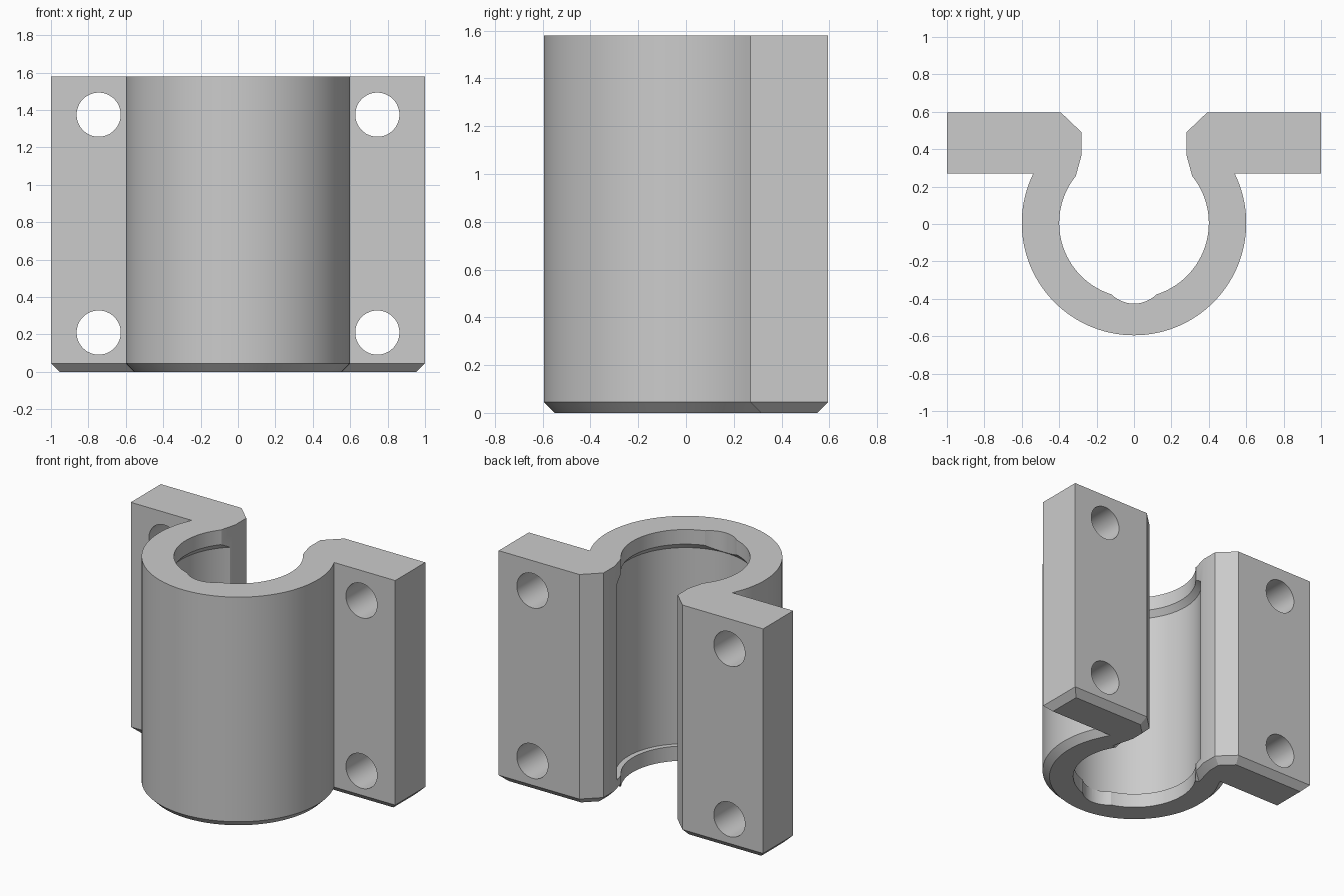
import bpy, bmesh, math
from mathutils import Vector

cube = bpy.data.objects.get("Cube")
if cube:
    bpy.data.objects.remove(cube, do_unlink=True)

HEIGHT, CHAMFER = 1.58, 0.045
CENTRE_Y = 0.005
OUTER_R, BORE_R, RECESS_R = 0.6, 0.4, 0.435

grey = bpy.data.materials.new("neutral grey")
grey.use_nodes = True
colour = (0.6, 0.6, 0.6, 1)
grey.diffuse_color = colour
grey.node_tree.nodes["Principled BSDF"].inputs["Base Color"].default_value = colour


def make_object(name, bm):
    bmesh.ops.recalc_face_normals(bm, faces=bm.faces[:])
    mesh = bpy.data.meshes.new(name)
    bm.to_mesh(mesh)
    bm.free()
    mesh.materials.append(grey)
    obj = bpy.data.objects.new(name, mesh)
    bpy.context.collection.objects.link(obj)
    return obj


def inset(points, d):
    """Move every edge of a counter-clockwise outline inwards by d."""
    result = []
    for i, p in enumerate(points):
        a = (p - points[i - 1]).normalized()
        b = (points[(i + 1) % len(points)] - p).normalized()
        na, nb = Vector((-a.y, a.x)), Vector((-b.y, b.x))
        result.append(p + (na + nb) * d / (1 + na.dot(nb)))
    return result


def loft(bm, rings):
    """Skin closed rings of vertices and cap both ends."""
    n = len(rings[0])
    for low, high in zip(rings, rings[1:]):
        for i in range(n):
            j = (i + 1) % n
            bm.faces.new((low[i], low[j], high[j], high[i]))
    bm.faces.new(rings[0][::-1])
    bm.faces.new(rings[-1])


def cut(target, cutter):
    mod = target.modifiers.new("cut", "BOOLEAN")
    mod.operation, mod.solver, mod.object = "DIFFERENCE", "EXACT", cutter
    bpy.context.view_layer.objects.active = target
    bpy.ops.object.modifier_apply(modifier=mod.name)
    bpy.data.objects.remove(cutter, do_unlink=True)


def revolved_cutter(name, profile, centre, turn_to_y=False, sides=96):
    """Stack of circles given as (radius, position along the axis)."""
    bm = bmesh.new()
    rings = []
    for r, h in profile:
        ring = []
        for i in range(sides):
            t = math.tau * i / sides
            u, v = r * math.cos(t), r * math.sin(t)
            local = Vector((u, h, v)) if turn_to_y else Vector((u, v, h))
            ring.append(bm.verts.new(local + Vector(centre)))
        rings.append(ring)
    loft(bm, rings)
    return make_object(name, bm)


# Outline: barrel arc, flange, bevelled jaw and slot, mirrored left to right
flange_y, back_y = 0.27, 0.595
join = math.asin((flange_y - CENTRE_Y) / OUTER_R)
steps = 44
half = []
for i in range(steps + 1):
    t = -math.pi / 2 + (join + math.pi / 2) * i / steps
    half.append(Vector((OUTER_R * math.cos(t), CENTRE_Y + OUTER_R * math.sin(t))))
half += [Vector(p) for p in ((1, flange_y), (1, back_y), (0.39, back_y),
                             (0.28, 0.49), (0.28, 0.37), (0.31, 0.26), (0.2, 0.24))]
outline = half + [Vector((-p.x, p.y)) for p in reversed(half[1:])]

# Clamp body with a chamfered bottom edge
bm = bmesh.new()
loft(bm, [[bm.verts.new((p.x, p.y, z)) for p in ring] for ring, z in (
    (inset(outline, CHAMFER), 0), (outline, CHAMFER), (outline, HEIGHT))])
body = make_object("bearing_clamp", bm)

# Bore with a lip at each end; the upper lip has a sloped underside
cut(body, revolved_cutter("bore_cutter", (
    (BORE_R, -0.1), (BORE_R, 0.1), (RECESS_R, 0.1), (RECESS_R, 1.44),
    (BORE_R, 1.48), (BORE_R, HEIGHT + 0.1)), (0, CENTRE_Y, 0)))

# Rounded notch through both lips
cut(body, revolved_cutter("notch_cutter", ((0.17, -0.1), (0.17, HEIGHT + 0.1)),
                          (0, -0.256, 0), sides=48))

# Four bolt holes
for x in (-0.745, 0.745):
    for z in (0.21, 1.375):
        cut(body, revolved_cutter("bolt_hole_cutter", ((0.118, 0.1), (0.118, 0.8)),
                                  (x, 0, z), turn_to_y=True, sides=48))

bpy.ops.object.select_all(action="DESELECT")
body.select_set(True)
bpy.context.view_layer.objects.active = body
bpy.ops.object.shade_smooth_by_angle(angle=math.radians(20))
